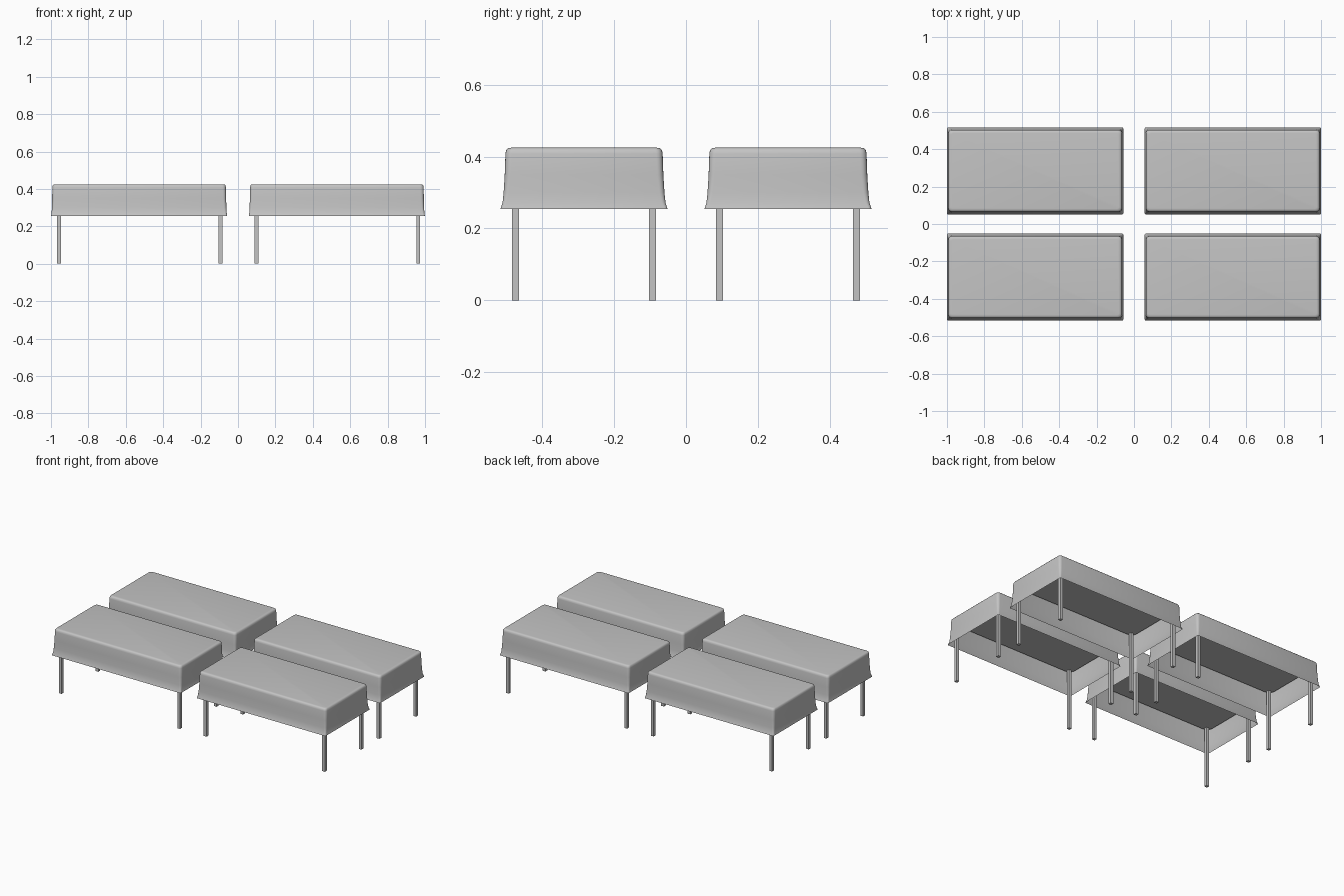
import bpy, bmesh, math

cube = bpy.data.objects.get("Cube")
if cube:
    bpy.data.objects.remove(cube, do_unlink=True)


def material(name, rgb):
    mat = bpy.data.materials.new(name)
    mat.use_nodes = True
    mat.diffuse_color = (*rgb, 1)
    mat.node_tree.nodes["Principled BSDF"].inputs["Base Color"].default_value = (*rgb, 1)
    return mat


GREY = material("light grey", (0.55, 0.55, 0.55))


def ring(bm, hx, hy, z, r, steps=4):
    """Rounded rectangle of vertices, counter-clockwise from above."""
    verts = []
    for q, (sx, sy) in enumerate([(1, 1), (-1, 1), (-1, -1), (1, -1)]):
        for i in range(steps + 1):
            a = math.pi / 2 * (q + i / steps)
            verts.append(bm.verts.new((sx * (hx - r) + r * math.cos(a),
                                       sy * (hy - r) + r * math.sin(a), z)))
    return verts


def loft(bm, rings, cap_bottom=False):
    """Skin rings listed from bottom to top and close the top."""
    for low, high in zip(rings, rings[1:]):
        n = len(low)
        for i in range(n):
            j = (i + 1) % n
            bm.faces.new((low[i], low[j], high[j], high[i]))
    bm.faces.new(rings[-1])
    if cap_bottom:
        bm.faces.new(rings[0][::-1])


def finish(bm, name, location, smooth=False):
    mesh = bpy.data.meshes.new(name)
    bm.to_mesh(mesh)
    bm.free()
    mesh.materials.append(GREY)
    obj = bpy.data.objects.new(name, mesh)
    obj.location = location
    bpy.context.collection.objects.link(obj)
    if smooth:
        bpy.ops.object.select_all(action='DESELECT')
        obj.select_set(True)
        bpy.context.view_layer.objects.active = obj
        bpy.ops.object.shade_smooth_by_angle(angle=math.radians(50))
    return obj


# Cloth profile: half length, half width, height, corner radius
CLOTH = [(0.4715, 0.233, 0.254, 0.008),
         (0.468, 0.227, 0.272, 0.011),
         (0.4665, 0.224, 0.300, 0.014),
         (0.465, 0.221, 0.350, 0.017),
         (0.464, 0.219, 0.408, 0.018),
         (0.462, 0.217, 0.418, 0.018),
         (0.457, 0.212, 0.4235, 0.016),
         (0.448, 0.203, 0.425, 0.012)]


def cloth(name, cx, cy):
    bm = bmesh.new()
    loft(bm, [ring(bm, *row) for row in CLOTH])
    finish(bm, name, (cx, cy, 0), smooth=True)


def tabletop(name, cx, cy):
    bm = bmesh.new()
    loft(bm, [ring(bm, 0.456, 0.211, z, 0.04) for z in (0.395, 0.415)], cap_bottom=True)
    finish(bm, name, (cx, cy, 0))


def leg(name, x, y, height=0.4, width=0.02):
    bm = bmesh.new()
    bmesh.ops.create_cube(bm, size=1)
    bmesh.ops.scale(bm, verts=bm.verts, vec=(width, width, height))
    finish(bm, name, (x, y, height / 2))


# Four covered tables in a two by two layout
for sx, side in ((-1, "right"), (1, "left")):
    for sy, end in ((-1, "front"), (1, "back")):
        cx, cy = sx * 0.5285, sy * 0.284
        tag = f"{end}_{side}"
        cloth(f"{tag}_tablecloth", cx, cy)
        tabletop(f"{tag}_tabletop", cx, cy)
        for lx, lside in ((-1, "right"), (1, "left")):
            for ly, lend in ((-1, "front"), (1, "back")):
                leg(f"{tag}_table_{lend}_{lside}_leg",
                    cx + 0.003 + lx * 0.432, cy + ly * 0.191)
